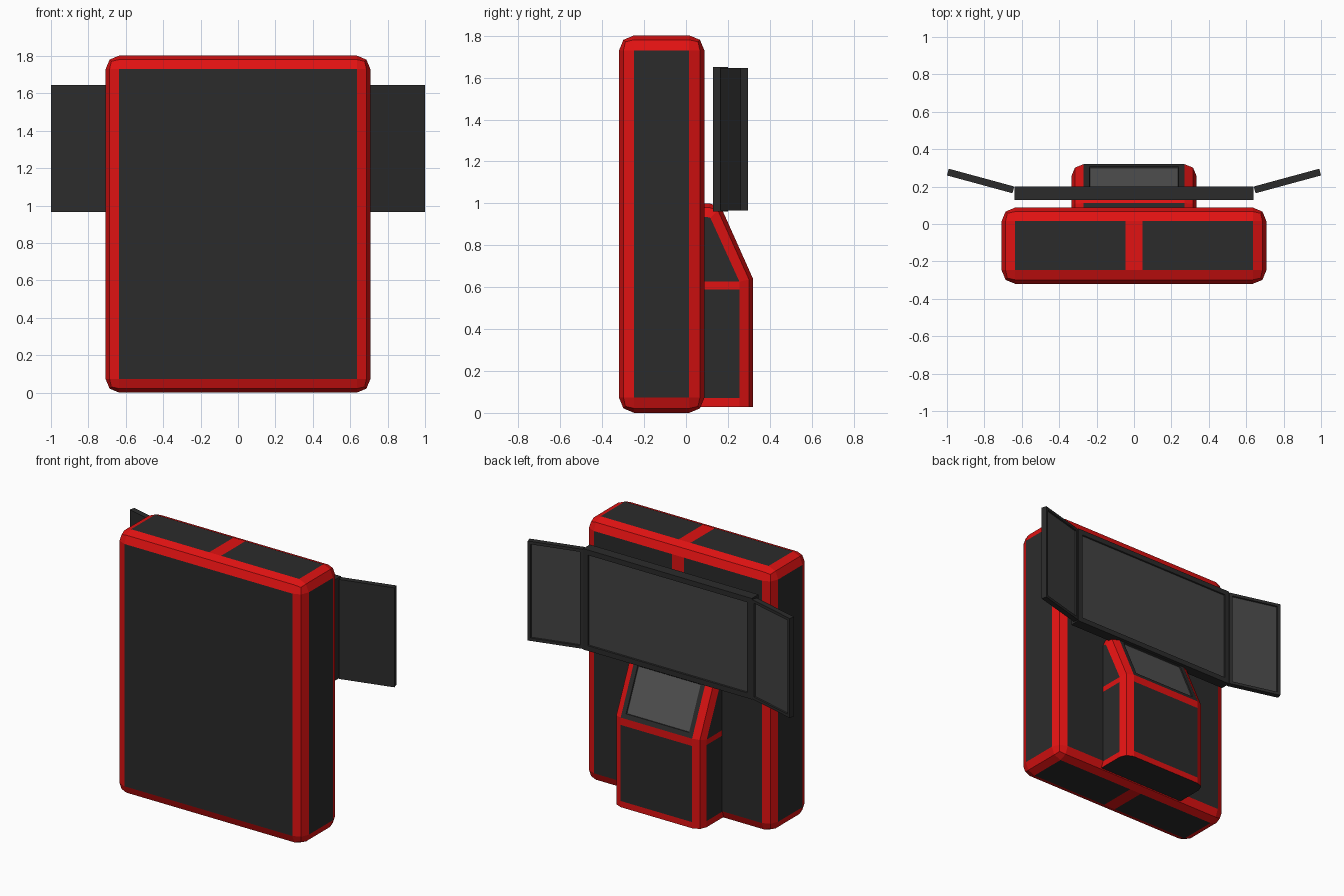
import bpy, bmesh
from math import radians
from mathutils import Matrix, Vector

if "Cube" in bpy.data.objects:
    bpy.data.objects.remove(bpy.data.objects["Cube"])


def material(name, color):
    m = bpy.data.materials.new(name)
    m.diffuse_color = (*color, 1)
    m.use_nodes = True
    m.node_tree.nodes["Principled BSDF"].inputs["Base Color"].default_value = m.diffuse_color
    return m


RED, DARK, SCREEN, GLASS = range(4)
MATS = [material("red_trim", (0.75, 0.006, 0.006)),
        material("dark_panel", (0.024, 0.024, 0.024)),
        material("screen_grey", (0.055, 0.055, 0.055)),
        material("console_glass", (0.085, 0.085, 0.085))]


def finish(bm, name):
    mesh = bpy.data.meshes.new(name)
    bm.to_mesh(mesh)
    bm.free()
    for m in MATS:
        mesh.materials.append(m)
    ob = bpy.data.objects.new(name, mesh)
    bpy.context.collection.objects.link(ob)
    return ob


def box(lo, hi):
    lo, hi = Vector(lo), Vector(hi)
    bm = bmesh.new()
    bmesh.ops.create_cube(bm, size=1, matrix=Matrix.Translation((lo + hi) / 2)
                          @ Matrix.Diagonal((*(hi - lo), 1)))
    return bm


def cut(bm, co, no):
    bmesh.ops.bisect_plane(bm, geom=bm.verts[:] + bm.edges[:] + bm.faces[:],
                           plane_co=co, plane_no=no)


def recess(bm, face, margin, depth, mat):
    bmesh.ops.inset_region(bm, faces=[face], thickness=margin)
    bmesh.ops.inset_region(bm, faces=[face], thickness=0.004, depth=-depth)
    face.material_index = mat


# Cabinet: rounded box, red edges, centre stripe over top, back and bottom
bm = box((-0.708, -0.32, 0), (0.708, 0.088, 1.802))
bmesh.ops.bevel(bm, geom=bm.edges[:], offset=0.073, segments=2, profile=0.5, affect='EDGES')
for x in (-0.045, 0.045):
    cut(bm, (x, 0, 0), (1, 0, 0))
bm.normal_update()
for f in bm.faces:
    flat = max(abs(c) for c in f.normal) > 0.99
    stripe = abs(f.calc_center_median().x) < 0.044 and f.normal.y > -0.5
    f.material_index = DARK if flat and not stripe else RED
finish(bm, "cabinet")


# Console: side profile lofted across x, shrinking at the sides for rounded edges
def profile(d):
    return [(0.05, 0.028), (0.32 - d, 0.028), (0.32 - d, 0.64 - 0.21 * d),
            (0.168 - 0.8 * d, 0.98 - 0.75 * d), (0.112 - 0.2 * d, 1 - d), (0.05, 1 - d)]


bm = bmesh.new()
rings = [[bm.verts.new((x, y, z)) for y, z in profile(d)]
         for x, d in ((-0.335, 0.065), (-0.316, 0.019), (-0.27, 0),
                      (0.27, 0), (0.316, 0.019), (0.335, 0.065))]
for a, b in zip(rings, rings[1:]):
    for i in range(6):
        j = (i + 1) % 6
        bm.faces.new((a[i], a[j], b[j], b[i]))
bm.faces.new(rings[0])
bm.faces.new(rings[-1])
bmesh.ops.recalc_face_normals(bm, faces=bm.faces[:])
for z in (0.07, 0.59, 0.627):
    cut(bm, (0, 0, z), (0, 0, 1))
bm.normal_update()
slope = None
for f in bm.faces:
    c, n = f.calc_center_median(), f.normal
    flat = abs(n.x) > 0.99 or abs(c.x) < 0.1
    bar = n.z > -0.5 and (c.z < 0.07 or 0.59 < c.z < 0.64)
    front_edge = abs(c.x) < 0.1 and c.z > 0.97 and n.y > 0.1
    f.material_index = DARK if (flat and not bar and not front_edge) or n.z < -0.9 else RED
    if abs(c.x) < 0.1 and 0.7 < c.z < 0.9 and n.y > 0.5:
        slope = f
recess(bm, slope, 0.045, 0.006, GLASS)
finish(bm, "console")


# Displays: flat boxes with a recessed screen on the back side
def display(name, size, loc, angle, margin):
    h = Vector(size) / 2
    bm = box(-h, h)
    bm.normal_update()
    for f in bm.faces:
        f.material_index = DARK
    recess(bm, max(bm.faces, key=lambda f: f.normal.y), margin, 0.008, SCREEN)
    ob = finish(bm, name)
    ob.location = loc
    ob.rotation_euler.z = angle


display("main_display", (1.276, 0.072, 0.69), (0, 0.164, 1.306), 0, 0.05)
for side, name in ((-1, "left_display"), (1, "right_display")):
    display(name, (0.363, 0.037, 0.68), (side * 0.82, 0.23, 1.305), side * radians(15.2), 0.028)
